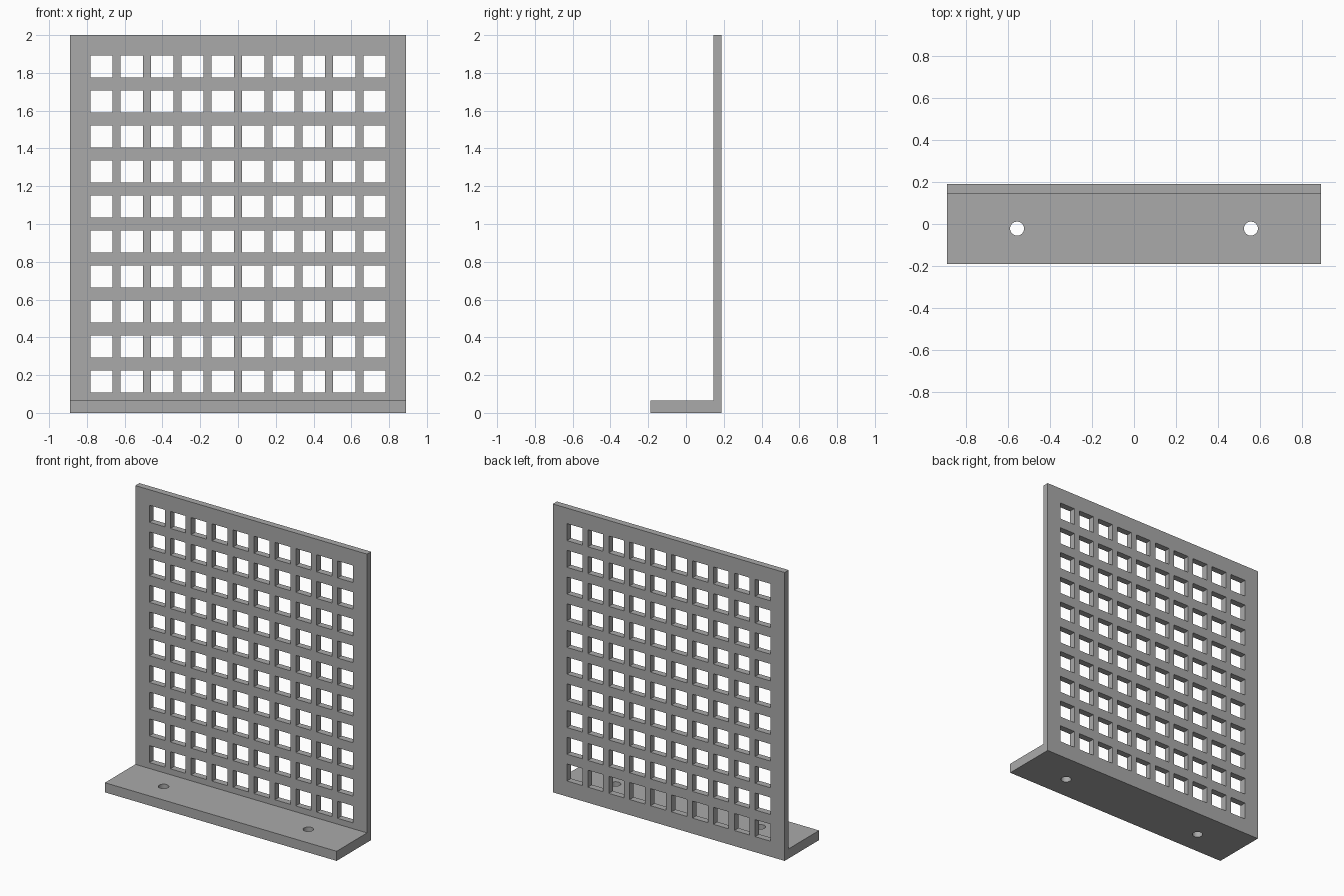
import bpy, bmesh, math
from mathutils import Matrix, Vector

if "Cube" in bpy.data.objects:
    bpy.data.objects.remove(bpy.data.objects["Cube"])

W, H, D = 1.778, 2.0, 0.378       # overall width, height, depth
PLATE, BASE = 0.0444, 0.0667      # thickness of upright plate and foot
HOLE, ROWS, COLS = 0.118, 10, 10  # square openings
PITCH_X, PITCH_Z = 0.1605, 0.1852


def finish(name, bm):
    bmesh.ops.recalc_face_normals(bm, faces=bm.faces)
    mesh = bpy.data.meshes.new(name)
    bm.to_mesh(mesh)
    bm.free()
    obj = bpy.data.objects.new(name, mesh)
    bpy.context.collection.objects.link(obj)
    return obj


# L-shaped bracket: side profile extruded across the width
bm = bmesh.new()
f, b = -D / 2, D / 2
profile = [(f, 0), (b, 0), (b, H), (b - PLATE, H), (b - PLATE, BASE), (f, BASE)]
face = bm.faces.new([bm.verts.new((-W / 2, y, z)) for y, z in profile])
ext = bmesh.ops.extrude_face_region(bm, geom=[face])
bmesh.ops.translate(bm, vec=Vector((W, 0, 0)),
                    verts=[v for v in ext["geom"] if isinstance(v, bmesh.types.BMVert)])
bracket = finish("perforated_bracket", bm)

# Cutters: grid of square openings and two screw holes in the foot
bm = bmesh.new()
for i in range(COLS):
    for j in range(ROWS):
        x = (i - (COLS - 1) / 2) * PITCH_X
        z = H / 2 + (j - (ROWS - 1) / 2) * PITCH_Z
        bmesh.ops.create_cube(bm, size=1, matrix=Matrix.Translation((x, b - PLATE / 2, z))
                              @ Matrix.Diagonal((HOLE, PLATE * 2, HOLE, 1)))
for s in (-1, 1):
    bmesh.ops.create_cone(bm, cap_ends=True, segments=32, radius1=0.0333, radius2=0.0333,
                          depth=BASE * 2, matrix=Matrix.Translation((s * 0.5556, -0.022, BASE / 2)))
cutter = finish("hole_cutter", bm)
cutter.hide_render = True

# Cut the holes
bpy.context.view_layer.objects.active = bracket
bracket.select_set(True)
mod = bracket.modifiers.new("holes", "BOOLEAN")
mod.operation, mod.solver, mod.object = "DIFFERENCE", "EXACT", cutter
bpy.ops.object.modifier_apply(modifier=mod.name)
bpy.data.objects.remove(cutter)

# Grey finish, sharp edges kept
grey = bpy.data.materials.new("mid_grey")
grey.diffuse_color = (0.4, 0.4, 0.4, 1)
grey.use_nodes = True
grey.node_tree.nodes["Principled BSDF"].inputs["Base Color"].default_value = grey.diffuse_color
bracket.data.materials.clear()
bracket.data.materials.append(grey)
bpy.ops.object.shade_smooth_by_angle(angle=math.radians(30))
